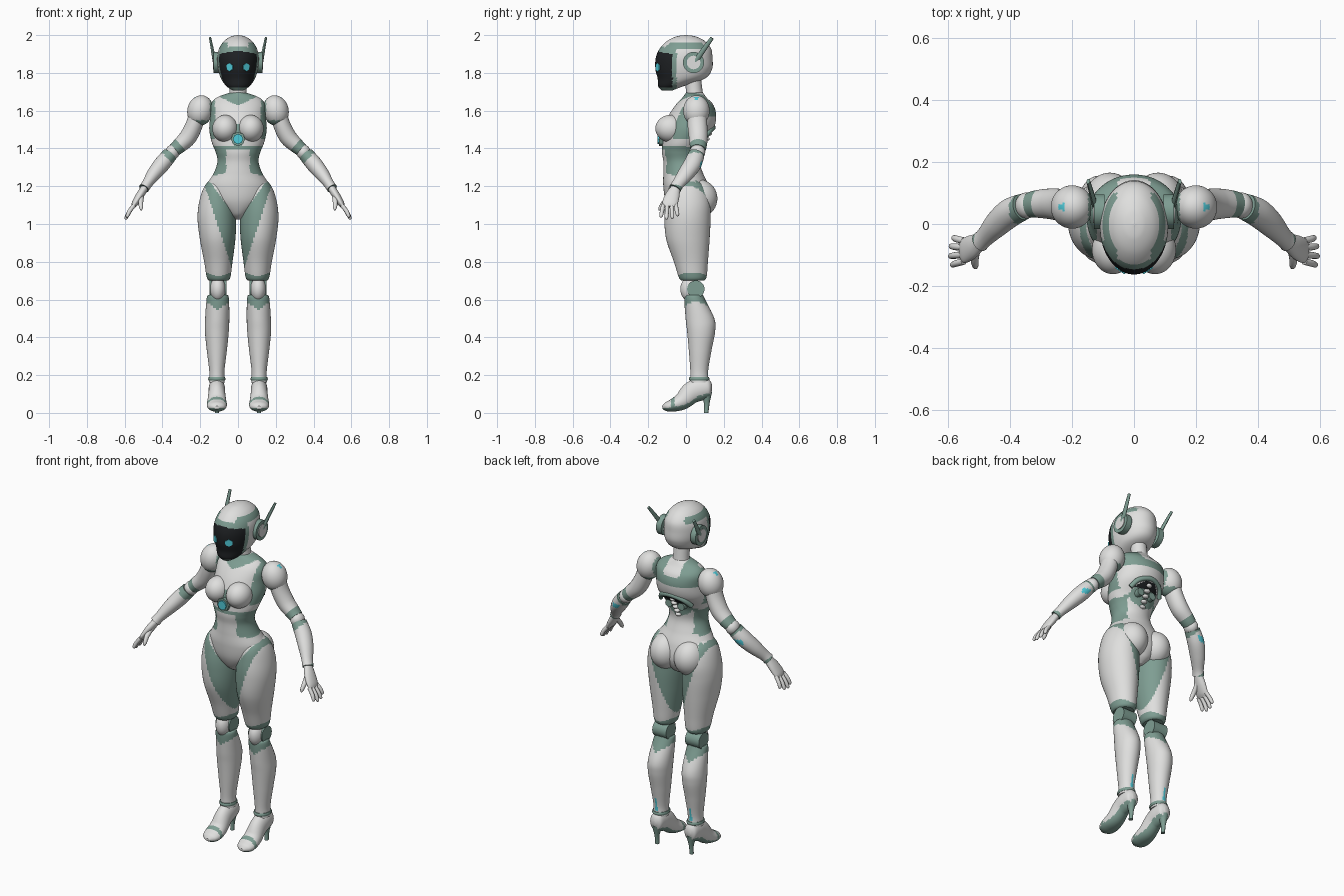
import bpy, bmesh, math
from mathutils import Vector, Matrix, Euler

cube = bpy.data.objects.get("Cube")
if cube:
    bpy.data.objects.remove(cube, do_unlink=True)


def material(name, color):
    mat = bpy.data.materials.new(name)
    mat.use_nodes = True
    mat.diffuse_color = (*color, 1)
    mat.node_tree.nodes["Principled BSDF"].inputs["Base Color"].default_value = (*color, 1)
    return mat


PALETTE = [material("white shell", (.74, .74, .73)),
           material("grey green trim", (.21, .34, .29)),
           material("black visor glass", (.013, .015, .017)),
           material("cyan light", (.08, .6, .7))]
SHELL, TRIM, GLASS, LIGHT = range(4)
X, Y, Z = Vector((1, 0, 0)), Vector((0, 1, 0)), Vector((0, 0, 1))


def finish(name, bm, color, mirror):
    """Colour the faces by a constant or a rule, and optionally mirror the part."""
    bmesh.ops.recalc_face_normals(bm, faces=bm.faces)
    for face in bm.faces:
        face.material_index = color(face.calc_center_median(), face.normal) if callable(color) else color
    mesh = bpy.data.meshes.new(name)
    bm.to_mesh(mesh)
    bm.free()
    for mat in PALETTE:
        mesh.materials.append(mat)
    mesh.shade_smooth()
    mesh.set_sharp_from_angle(angle=math.radians(45))
    obj = bpy.data.objects.new(name, mesh)
    bpy.context.collection.objects.link(obj)
    if mirror:
        obj.modifiers.new("mirror", "MIRROR")


def spline(rows, steps):
    """Smoothly interpolate rows of numbers."""
    out = []
    for i in range(len(rows) - 1):
        a, b, c, d = rows[max(i - 1, 0)], rows[i], rows[i + 1], rows[min(i + 2, len(rows) - 1)]
        for s in range(steps):
            t = s / steps
            out.append([q + t * (r - p) / 2 + t * t * (p - 2.5 * q + 2 * r - w / 2)
                        + t ** 3 * (1.5 * (q - r) + (w - p) / 2)
                        for p, q, r, w in zip(a, b, c, d)])
    return out + [list(rows[-1])]


def loft(name, rows, color=SHELL, mirror=True, along=None, ref=Y, sides=40, steps=8):
    """Elliptical rings (x, y, z, radius, radius across ref); level unless along the path."""
    rows = spline(rows, steps)
    bm, rings = bmesh.new(), []
    for i, row in enumerate(rows):
        tangent = Z
        if along:
            tangent = Vector(rows[min(i + 1, len(rows) - 1)][:3]) - Vector(rows[max(i - 1, 0)][:3])
            tangent.normalize()
        v = (ref - tangent * ref.dot(tangent)).normalized()
        u = v.cross(tangent)
        ring = []
        for k in range(sides):
            a = math.tau * k / sides
            ring.append(bm.verts.new(Vector(row[:3]) + u * max(row[3], .001) * math.cos(a)
                                     + v * max(row[4], .001) * math.sin(a)))
        rings.append(ring)
    for low, high in zip(rings, rings[1:]):
        for k in range(sides):
            j = (k + 1) % sides
            bm.faces.new((low[k], low[j], high[j], high[k]))
    bm.faces.new(rings[0])
    bm.faces.new(rings[-1])
    finish(name, bm, color, mirror)


def ellipsoid(name, loc, radii, color=SHELL, mirror=True, rot=(0, 0, 0)):
    bm = bmesh.new()
    bmesh.ops.create_uvsphere(bm, u_segments=40, v_segments=28, radius=1,
                              matrix=Matrix.LocRotScale(Vector(loc), Euler(rot), Vector(radii)))
    finish(name, bm, color, mirror)


def disc(name, loc, radius, depth, axis, color, mirror=True, sides=32):
    bm = bmesh.new()
    turn = Vector(axis).to_track_quat("Z", "Y").to_matrix().to_4x4()
    bmesh.ops.create_cone(bm, cap_ends=True, segments=sides, radius1=radius, radius2=radius,
                          depth=depth, matrix=Matrix.Translation(loc) @ turn)
    finish(name, bm, color, mirror)


# Head with visor, brow band and neck
def head_color(c, n):
    top = 1.915 - 1.5 * c.x ** 2
    if c.y < -.072 and 1.722 < c.z < top:
        return GLASS
    if c.y < -.05 and c.z < top + .025:
        return TRIM
    return TRIM if 1.925 < c.z < 1.96 and abs(c.x) > .055 and c.y < .1 else SHELL


loft("head", [(0, -.1, 1.708, .03, .03), (0, -.08, 1.73, .062, .068), (0, -.025, 1.77, .09, .125),
              (0, -.012, 1.82, .105, .15), (0, -.01, 1.88, .11, .15), (0, -.003, 1.93, .1, .135),
              (0, 0, 1.97, .072, .098), (0, 0, 1.993, .036, .05), (0, 0, 2, .004, .004)],
     head_color, mirror=False, sides=72, steps=10)
loft("neck", [(0, .045, 1.64, .06, .055), (0, .045, 1.69, .046, .045), (0, .035, 1.78, .043, .043)],
     lambda c, n: TRIM if c.z < 1.69 else SHELL, mirror=False)
disc("eyes", (.044, -.149, 1.83), .022, .008, (.55, -.84, 0), LIGHT, sides=6)
disc("ear_rings", (.112, .04, 1.855), .056, .034, X, TRIM)
disc("ear_caps", (.118, .04, 1.855), .036, .03, X, SHELL)
loft("antennas", [(.124, .05, 1.86, .01, .014), (.136, .095, 1.925, .008, .013),
                  (.148, .138, 1.985, .006, .01)], TRIM, along=True, ref=Y, sides=8, steps=2)


# Torso with collar, side panels, waist panels and back opening
def torso_color(c, n):
    x, y, z = abs(c.x), c.y, c.z
    if y > .04:
        if (x / .085) ** 2 + ((z - 1.43) / .065) ** 2 < 1:
            return GLASS if z > 1.46 else TRIM
        if 1.57 < z < 1.62 or (z > 1.6 and x > .05):
            return TRIM
        return TRIM if 1.27 < z < 1.42 and x > .085 else SHELL
    if z > 1.625 + .5 * x or (x > .122 and z > 1.45):
        return TRIM
    if y < 0 and (1.395 < z < 1.412 or (x < .02 and 1.41 < z < 1.53)):
        return TRIM
    return TRIM if 1.26 + .2 * (.11 - x) < z < 1.41 and x > .062 else SHELL


loft("torso", [(0, .045, 1.695, .045, .045), (0, .045, 1.668, .115, .065), (0, .045, 1.63, .145, .1),
               (0, .033, 1.57, .147, .127), (0, .012, 1.5, .152, .132), (0, -.018, 1.43, .138, .107),
               (0, -.027, 1.38, .118, .1), (0, -.025, 1.33, .109, .095), (0, -.015, 1.27, .128, .105),
               (0, 0, 1.2, .165, .12), (0, .012, 1.12, .15, .12), (0, .015, 1.055, .07, .09),
               (0, .015, 1.025, .025, .05)], torso_color, mirror=False, sides=80, steps=10)
ellipsoid("breasts", (.068, -.083, 1.505), (.068, .079, .072))
ellipsoid("buttocks", (.078, .07, 1.135), (.085, .096, .1))
disc("chest_light_frame", (0, -.128, 1.45), .038, .03, Y, TRIM, mirror=False, sides=8)
disc("chest_light", (0, -.136, 1.45), .027, .03, Y, LIGHT, mirror=False, sides=8)

# Back shell lip and exposed spine
loft("back_lip", [(-.1, .09, 1.45, .012, .014), (-.07, .125, 1.49, .012, .014), (0, .145, 1.51, .012, .014),
                  (.07, .125, 1.49, .012, .014), (.1, .09, 1.45, .012, .014)],
     TRIM, mirror=False, along=True, ref=Z, sides=10)
for i in range(5):
    ellipsoid("vertebra_%d" % (i + 1), (0, .07 + .013 * i, 1.37 + .027 * i), (.018, .016, .011), SHELL, False)
disc("back_socket", (.04, .085, 1.435), .022, .04, Y, TRIM, sides=12)


# Shoulders and arms
def pad_color(c, n):
    if abs(c.x - .235) < .012 and abs(c.y - .055) < .012 and n.z > 0:
        return LIGHT
    return TRIM if c.z < 1.55 or c.x < .148 else SHELL


ellipsoid("shoulder_pads", (.2, .055, 1.6), (.068, .07, .082), pad_color, rot=(0, -.25, 0))
loft("upper_arms", [(.205, .055, 1.62, .045, .05), (.23, .06, 1.53, .045, .052), (.265, .065, 1.46, .046, .05),
                    (.31, .065, 1.415, .04, .045), (.335, .062, 1.393, .036, .041)],
     lambda c, n: TRIM if c.x - c.z > -1.115 else SHELL, along=True)
ellipsoid("elbows", (.347, .06, 1.38), (.037, .042, .04))


def forearm_color(c, n):
    if 1.3 < c.z < 1.33 and n.y > .85:
        return LIGHT
    return TRIM if c.x - c.z > -.69 or c.x - c.z < -.975 else SHELL


loft("forearms", [(.36, .055, 1.368, .04, .043), (.402, .035, 1.318, .043, .047), (.443, 0, 1.267, .038, .043),
                  (.48, -.04, 1.215, .028, .033), (.498, -.058, 1.188, .028, .033)], forearm_color, along=True)
loft("palms", [(.495, -.055, 1.19, .02, .026), (.52, -.072, 1.15, .021, .038),
               (.545, -.085, 1.11, .017, .041), (.557, -.088, 1.09, .01, .036)], along=True)
for i, (offset, reach) in enumerate([(-.034, .9), (-.012, 1.05), (.011, 1), (.033, .8)]):
    base, tip = Vector((.55, -.087 + offset, 1.1)), Vector((.045, .4 * offset, -.072)) * reach
    loft("fingers_%d" % (i + 1), [(*base, .011, .011), (*(base + tip * .5 + X * .004), .011, .011),
                                  (*(base + tip * .9), .009, .009), (*(base + tip), .003, .003)],
         along=True, sides=12, steps=4)
loft("thumbs", [(.512, -.08, 1.15, .014, .016), (.515, -.115, 1.115, .013, .013),
                (.513, -.136, 1.085, .01, .01), (.512, -.142, 1.072, .003, .003)],
     along=True, ref=X, sides=12, steps=4)


# Thighs with leg line trim, inner panel and knee band
def thigh_color(c, n):
    leg_line = c.z - (1.05 + 1.35 * (c.x - .03))
    hip_line = c.z - (1.22 - 1.2 * (c.y - .06))
    if c.z < .722 + .3 * abs(c.x - .103) or abs(leg_line) < .013:
        return TRIM
    if c.y > .05 and c.x > .13 and abs(hip_line) < .013:
        return TRIM
    return TRIM if leg_line < 0 and c.x < .04 + .33 * (c.z - .79) else SHELL


loft("thighs", [(.11, 0, 1.25, .02, .03), (.115, .005, 1.2, .062, .09), (.113, .01, 1.12, .092, .117),
                (.112, .008, 1.03, .102, .122), (.108, .01, .92, .094, .115), (.104, .026, .8, .075, .09),
                (.103, .035, .72, .063, .074), (.103, .035, .7, .05, .06)], thigh_color, sides=64, steps=12)

# Knees and calves
disc("knee_joints", (.107, .052, .655), .046, .09, X, TRIM)
ellipsoid("knee_caps", (.107, .022, .655), (.041, .052, .065))


def calf_color(c, n):
    if .2 < c.z < .27 and n.y > .97:
        return LIGHT
    return TRIM if c.z > .545 + .7 * abs(c.x - .107) else SHELL


loft("calves", [(.107, .045, .625, .05, .045), (.107, .045, .605, .059, .054), (.11, .074, .5, .064, .076),
                (.112, .08, .43, .063, .074), (.112, .075, .33, .053, .06), (.112, .07, .22, .04, .047),
                (.112, .072, .16, .042, .05)], calf_color, sides=48, steps=10)
loft("ankle_cuffs", [(.112, .07, .172, .043, .052), (.112, .07, .18, .046, .055),
                     (.112, .07, .19, .043, .051)], TRIM, steps=3)


# High heeled shoes
def shoe_color(c, n):
    sole = n.z < -.4 or (c.y < -.03 and c.z < .026)
    return TRIM if sole or -.08 < c.y < -.06 else SHELL


loft("shoes", [(.112, .138, .13, .015, .012), (.112, .122, .13, .048, .036), (.112, .08, .127, .06, .043),
               (.112, .03, .107, .058, .044), (.112, -.02, .062, .046, .05), (.112, -.07, .04, .034, .053),
               (.112, -.105, .032, .024, .042), (.112, -.125, .028, .008, .014)],
     shoe_color, along=True, ref=X, sides=48)
loft("shoe_heels", [(.112, .107, 0, .011, .012), (.112, .11, .05, .013, .015),
                    (.112, .108, .11, .03, .03)], TRIM, sides=16)
